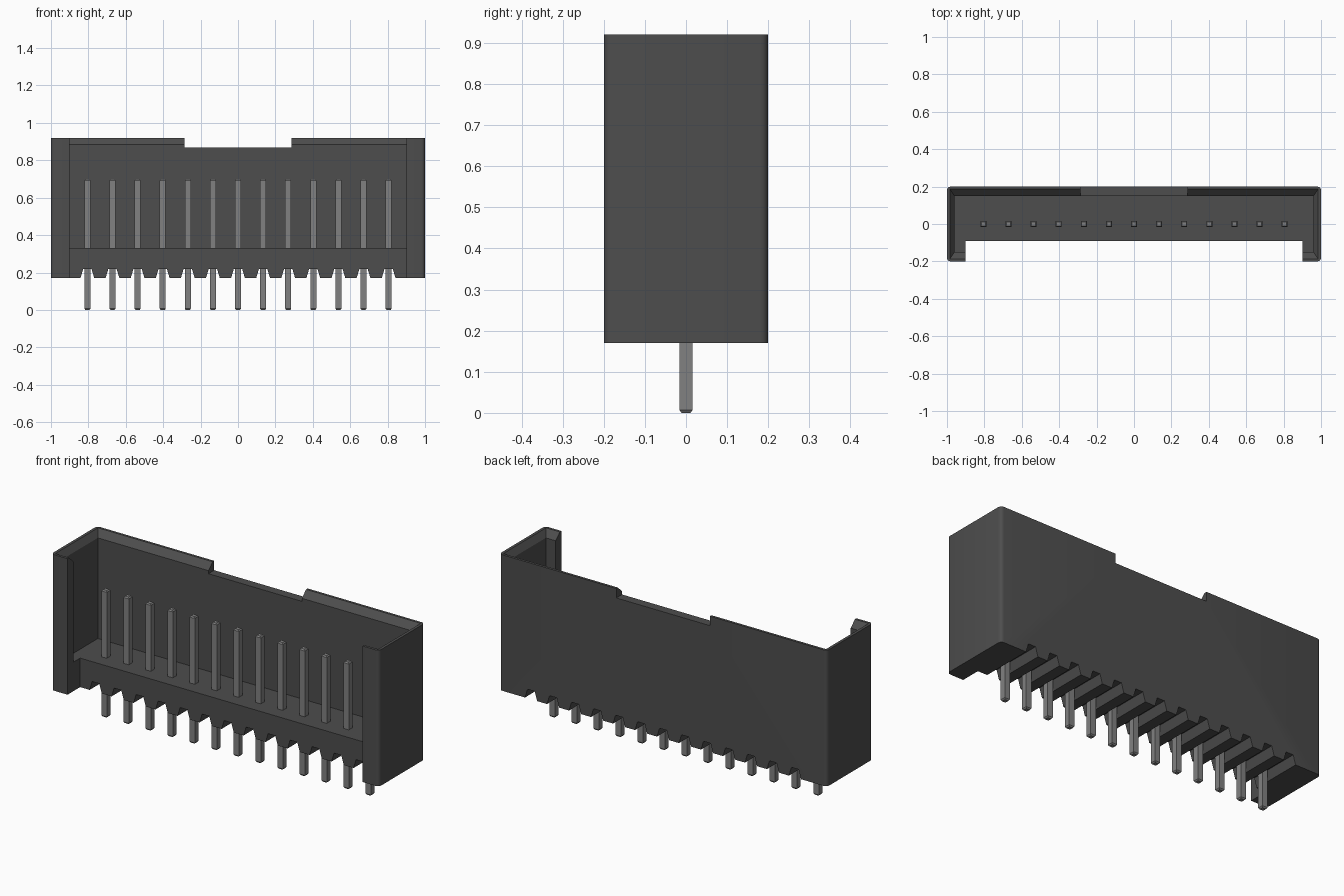
import bpy, bmesh

cube = bpy.data.objects.get("Cube")
if cube:
    bpy.data.objects.remove(cube, do_unlink=True)


def material(name, grey):
    m = bpy.data.materials.new(name)
    m.use_nodes = True
    m.diffuse_color = (grey, grey, grey, 1)
    m.node_tree.nodes["Principled BSDF"].inputs["Base Color"].default_value = (grey, grey, grey, 1)
    return m


plastic = material("dark grey plastic", 0.075)
metal = material("grey metal", 0.22)


def loft(bm, rings):
    """Closed solid through a stack of rings with equal point counts."""
    loops = [[bm.verts.new(p) for p in ring] for ring in rings]
    n = len(loops[0])
    bm.faces.new(loops[0])
    bm.faces.new(loops[-1])
    for a, b in zip(loops, loops[1:]):
        for i in range(n):
            j = (i + 1) % n
            bm.faces.new((a[i], a[j], b[j], b[i]))


def rect(x0, x1, y0, y1, z):
    return [(x0, y0, z), (x1, y0, z), (x1, y1, z), (x0, y1, z)]


def make(name, bm, mat):
    bmesh.ops.recalc_face_normals(bm, faces=bm.faces)
    mesh = bpy.data.meshes.new(name)
    bm.to_mesh(mesh)
    bm.free()
    mesh.materials.append(mat)
    ob = bpy.data.objects.new(name, mesh)
    bpy.context.collection.objects.link(ob)
    return ob


def solid(name, rings, mat=plastic):
    bm = bmesh.new()
    loft(bm, rings)
    return make(name, bm, mat)


PINS, PITCH = 13, 0.1342
pin_x = [(i - (PINS - 1) / 2) * PITCH for i in range(PINS)]

# Housing block with rounded upright corners
bm = bmesh.new()
loft(bm, [rect(-1, 1, -0.2, 0.2, 0.17), rect(-1, 1, -0.2, 0.2, 0.92)])
upright = [e for e in bm.edges if abs(e.verts[0].co.z - e.verts[1].co.z) > 0.1]
bmesh.ops.bevel(bm, geom=upright, offset=0.02, segments=4, affect='EDGES', profile=0.5)
housing = make("housing", bm, plastic)

# Cutters: flared cavity, open front, key slot in the back wall
cutters = [
    solid("cavity_cutter", [rect(-0.96, 0.96, -0.15, 0.15, 0.33),
                            rect(-0.96, 0.96, -0.15, 0.15, 0.885),
                            rect(-0.985, 0.985, -0.187, 0.187, 0.921),
                            rect(-0.985, 0.985, -0.187, 0.187, 1)]),
    solid("front_cutter", [rect(-0.9, 0.9, -0.3, -0.09, 0), rect(-0.9, 0.9, -0.3, -0.09, 1.1)]),
    solid("key_slot_cutter", [rect(-0.285, 0.285, 0.1, 0.3, 0.868),
                              rect(-0.285, 0.285, 0.1, 0.3, 1.1)]),
]

# Tapered grooves across the underside, one per pin
bm = bmesh.new()
for x in pin_x:
    loft(bm, [rect(x - w, x + w, -0.3, 0.3, z)
              for w, z in ((0.037, 0.1), (0.037, 0.17), (0.022, 0.22))])
cutters.append(make("groove_cutter", bm, plastic))

for c in cutters:
    mod = housing.modifiers.new(c.name, 'BOOLEAN')
    mod.operation = 'DIFFERENCE'
    mod.solver = 'EXACT'
    mod.object = c
bpy.context.view_layer.objects.active = housing
housing.select_set(True)
for c in cutters:
    bpy.ops.object.modifier_apply(modifier=c.name)
    bpy.data.objects.remove(c, do_unlink=True)
bpy.ops.object.shade_smooth_by_angle(angle=0.52)

# Square contact pins with chamfered tips
for i, x in enumerate(pin_x):
    solid(f"pin_{i + 1}", [rect(x - r, x + r, -r, r, z)
                           for r, z in ((0.011, 0), (0.016, 0.007), (0.016, 0.693), (0.011, 0.7))], metal)
